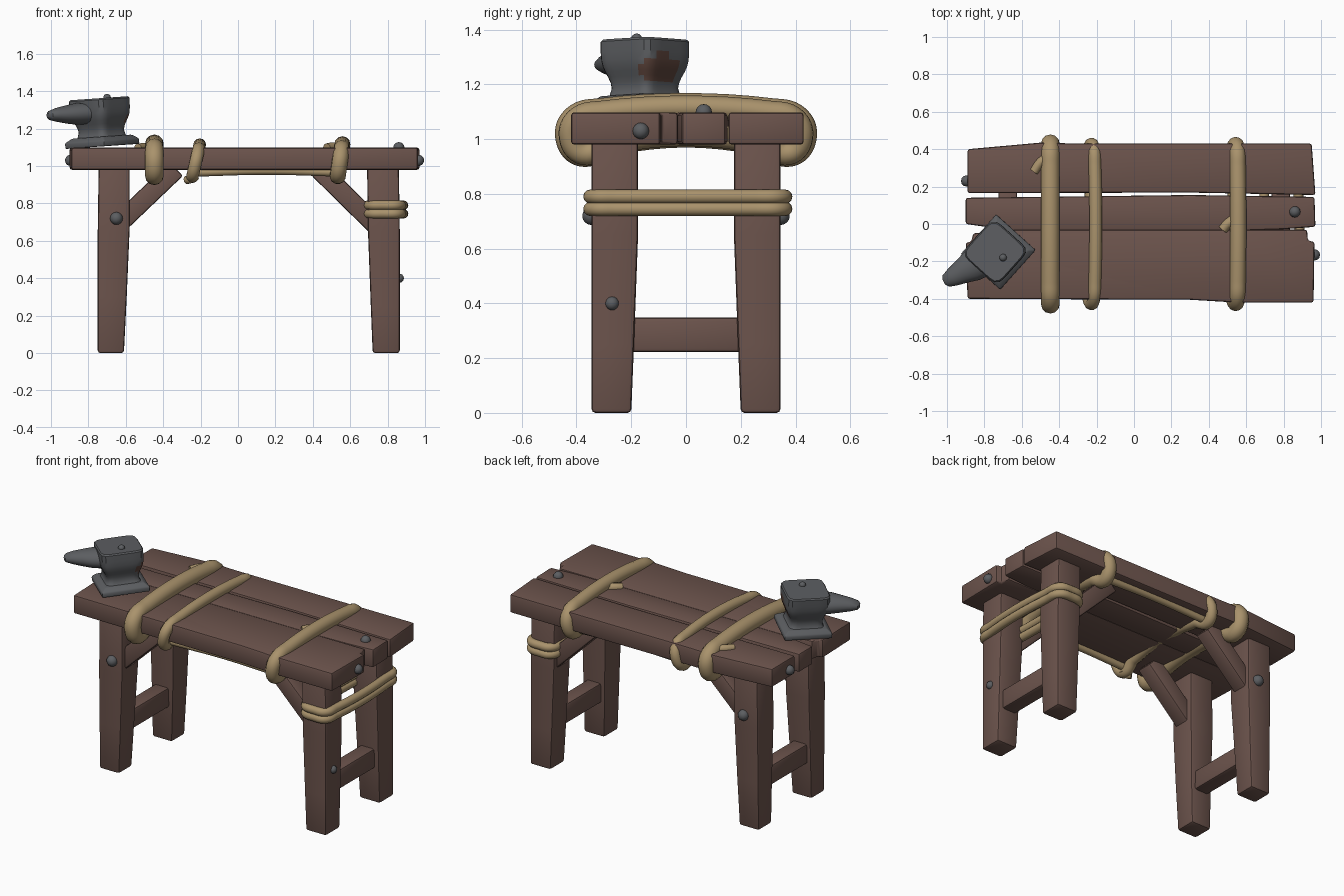
import bpy, bmesh, math
from mathutils import Vector, Matrix

if "Cube" in bpy.data.objects:
    bpy.data.objects.remove(bpy.data.objects["Cube"])


def material(name, rgb):
    m = bpy.data.materials.new(name)
    m.diffuse_color = (*rgb, 1)
    m.use_nodes = True
    m.node_tree.nodes["Principled BSDF"].inputs["Base Color"].default_value = m.diffuse_color
    return m


WOOD = material("brown wood", (0.150, 0.088, 0.073))
ROPE = material("tan rope", (0.400, 0.290, 0.150))
STEEL = material("grey steel", (0.107, 0.112, 0.120))
RUST = material("rust brown", (0.105, 0.055, 0.042))


def shade(obj, angle=35):
    bpy.ops.object.select_all(action='DESELECT')
    obj.select_set(True)
    bpy.context.view_layer.objects.active = obj
    bpy.ops.object.shade_smooth_by_angle(angle=math.radians(angle))


def finish(name, bm, mat, bevel=0.0, matrix=None):
    bmesh.ops.recalc_face_normals(bm, faces=bm.faces)
    if bevel:
        sharp = [e for e in bm.edges if e.calc_face_angle(0) > 0.6]
        bmesh.ops.bevel(bm, geom=sharp, offset=bevel, segments=2,
                        profile=0.5, affect='EDGES', clamp_overlap=True)
    if matrix:
        bm.transform(matrix)
    me = bpy.data.meshes.new(name)
    bm.to_mesh(me)
    bm.free()
    obj = bpy.data.objects.new(name, me)
    bpy.context.collection.objects.link(obj)
    me.materials.append(mat)
    shade(obj)
    return obj


def loft(name, rings, mat, bevel=0.0, matrix=None):
    """Skin a list of equal-length point rings and cap both ends."""
    bm = bmesh.new()
    vs = [[bm.verts.new(p) for p in r] for r in rings]
    n = len(vs[0])
    for a, b in zip(vs, vs[1:]):
        for i in range(n):
            bm.faces.new((a[i], a[(i + 1) % n], b[(i + 1) % n], b[i]))
    bm.faces.new(vs[0][::-1])
    bm.faces.new(vs[-1])
    return finish(name, bm, mat, bevel, matrix)


def rect(x0, x1, y0, y1, z):
    return [(x0, y0, z), (x1, y0, z), (x1, y1, z), (x0, y1, z)]


def tube(name, pts, r, cyclic=True):
    cu = bpy.data.curves.new(name, 'CURVE')
    cu.dimensions = '3D'
    cu.bevel_depth, cu.bevel_resolution, cu.resolution_u = r, 4, 8
    cu.use_fill_caps = True
    sp = cu.splines.new('BEZIER')
    sp.bezier_points.add(len(pts) - 1)
    for b, p in zip(sp.bezier_points, pts):
        b.co = p
        b.handle_left_type = b.handle_right_type = 'AUTO'
    sp.use_cyclic_u = cyclic
    obj = bpy.data.objects.new(name, cu)
    bpy.context.collection.objects.link(obj)
    cu.materials.append(ROPE)
    bpy.ops.object.select_all(action='DESELECT')
    obj.select_set(True)
    bpy.context.view_layer.objects.active = obj
    bpy.ops.object.convert(target='MESH')
    shade(bpy.context.object, 50)


def nail(name, pos, r):
    bm = bmesh.new()
    bmesh.ops.create_uvsphere(bm, u_segments=12, v_segments=8, radius=r)
    finish(name, bm, STEEL, matrix=Matrix.Translation(pos))


# Table top planks, with split notches at the ends
planks = {
    "back_plank": [(-.89, .165), (.3, .168), (.97, .155), (.95, .43),
                   (-.3, .43), (-.5, .435), (-.89, .40)],
    "middle_plank": [(-.90, 0), (-.65, -.035), (.6, -.035), (.8, -.028),
                     (.97, -.015), (.965, .145), (.3, .155), (-.9, .14)],
    "front_plank": [(-.89, -.40), (.3, -.405), (.55, -.42), (.96, -.42),
                    (.965, -.095), (.93, -.09), (.925, -.03), (.6, -.03),
                    (-.65, -.03), (-.86, -.05), (-.87, -.095), (-.90, -.1)],
}
for name, outline in planks.items():
    loft(name, [[(x, y, z) for x, y in outline] for z in (.98, 1.098)], WOOD, .012)

# Legs, knee braces and leg nails, mirrored front to back
LEFT = [(0, -.75, -.61, .20, .335), (.3, -.75, -.595, .19, .34),
        (.65, -.75, -.58, .175, .345), (1.0, -.745, -.58, .175, .345)]
RIGHT = [(0, .72, .865, .20, .345), (.25, .71, .865, .19, .345),
         (.65, .695, .865, .175, .345), (1.0, .69, .86, .175, .345)]
for side, s in (("front", -1), ("back", 1)):
    for end, prof in (("left", LEFT), ("right", RIGHT)):
        rings = [rect(x0, x1, s * y0, s * y1, z) for z, x0, x1, y0, y1 in prof]
        loft(f"{side}_{end}_leg", rings, WOOD, .014)
    for end, a, b in (("left", (-.66, .67), (-.33, .985)), ("right", (.74, .68), (.43, .985))):
        a, b = Vector(a), Vector(b)
        d = (b - a).normalized()
        n = Vector((-d.y, d.x)) * .052
        rings = []
        for p in (a, b):
            u, v = p + n, p - n
            rings.append([(u.x, s * .21, u.y), (v.x, s * .21, v.y),
                          (v.x, s * .315, v.y), (u.x, s * .315, u.y)])
        loft(f"{side}_{end}_brace", rings, WOOD, .012)
    nail(f"{side}_leg_nail", (-.65, s * .345, .72), .034)

# Cross bars between the legs at each end
for end, x in (("left", -.675), ("right", .785)):
    loft(f"{end}_cross_bar", [rect(x - .05, x + .05, -.22, .22, z) for z in (.222, .348)],
         WOOD, .014)

# Nails in planks and leg
for i, (pos, r) in enumerate([((.86, .065, 1.098), .03), ((.965, -.165, 1.03), .03),
                              ((-.895, .23, 1.03), .03), ((.862, -.27, .40), .025)]):
    nail(f"nail_{i + 1}", pos, r)

# Rope loops around the table top
half = [(.30, 1.10), (.395, 1.075), (.42, 1.01), (.375, .95), (.27, .99)]
section = half + [(-y, z) for y, z in reversed(half)]
for name, x, r, lean, dy in (("wide_rope_loop", -.447, .05, .0, -.008),
                             ("thin_rope_loop", -.225, .034, .016, .006),
                             ("right_rope_loop", .545, .043, .01, -.002)):
    pts = [(x + lean * (z - 1.03) / .07, y + math.copysign(dy, y),
            z - (.05 - r) * .3) for y, z in section]
    tube(name, pts, r)

# Rope runs under the top and loose rope ends
for name, y in (("front_under_rope", -.36), ("back_under_rope", .36)):
    tube(name, [(-.23, y, .965), (.15, y, .975), (.545, y, .965)], .022, False)
tube("left_rope_end", [(-.46, .36, 1.10), (-.50, .33, 1.10), (-.535, .28, 1.095)], .024, False)
tube("right_rope_end", [(.54, .03, 1.10), (.50, .0, 1.10), (.475, -.03, 1.095)], .026, False)
tube("under_rope_end", [(-.22, -.37, .95), (-.255, -.37, .93), (-.275, -.35, .925)], .022, False)

# Double rope binding round the right legs
for i, z in enumerate((.745, .79)):
    ring = [(.71, -.33), (.785, -.348), (.855, -.335), (.872, -.25), (.872, .25),
            (.855, .345), (.785, .362), (.71, .345), (.70, .25), (.70, -.25)]
    tube(f"leg_rope_{i + 1}", [(x, y, z) for x, y in ring], .026)

# Anvil, slightly tilted and turned
place = Matrix.Translation((-.725, -.15, 1.105)) @ Matrix.Rotation(math.radians(-4), 4, 'Y')
turn = place @ Matrix.Rotation(math.radians(48), 4, 'Z')
loft("anvil_base", [rect(-h, h, -h, h, z) for z, h in ((0, .142), (.03, .142), (.052, .115))],
     STEEL, .006, turn)


def rounded_square(h, z, n=40, p=7):
    ring = []
    for i in range(n):
        a = 2 * math.pi * (i + .5) / n
        c, s = math.cos(a), math.sin(a)
        k = h / (abs(c) ** p + abs(s) ** p) ** (1 / p)
        ring.append((c * k, s * k, z))
    return ring


steps = [(.035, .118), (.055, .102), (.08, .096), (.10, .099), (.12, .106), (.14, .115),
         (.16, .122), (.18, .126), (.21, .128), (.25, .128), (.258, .122)]
body = loft("anvil_body", [rounded_square(h, z) for z, h in steps], STEEL, 0, turn)
body.data.materials.append(RUST)
for f in body.data.polygons:  # rust patch on the right side
    c = f.center
    if c.x > -.70 and ((c.y + .09) / .08) ** 2 + ((c.z - 1.26) / .05) ** 2 < 1:
        f.material_index = 1

# Anvil horn and top stud
horn = []
for d, w, z0, z1 in ((.04, .095, .12, .245), (.15, .085, .125, .24), (.21, .066, .135, .232),
                     (.27, .05, .148, .222), (.31, .035, .16, .21), (.322, .015, .172, .198)):
    horn.append([(d, w * math.cos(a), (z0 + z1) / 2 + (z1 - z0) / 2 * math.sin(a))
                 for a in [math.tau * k / 16 for k in range(16)]])
loft("anvil_horn", horn, STEEL, 0, place @ Matrix.Rotation(math.radians(210), 4, 'Z'))
nail("anvil_stud", (-.70, -.18, 1.366), .02)
